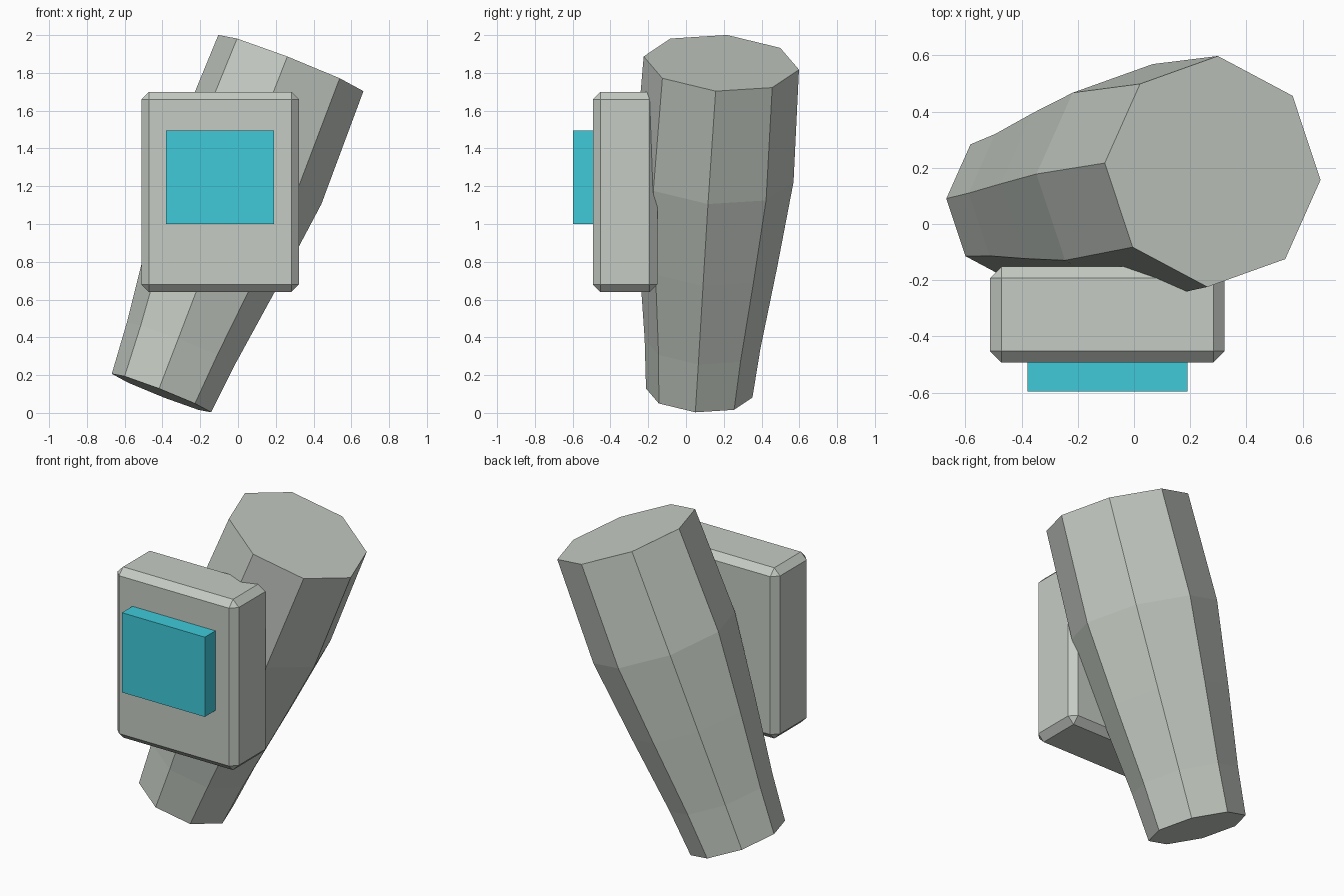
import bpy, bmesh, math
from mathutils import Vector

if "Cube" in bpy.data.objects:
    bpy.data.objects.remove(bpy.data.objects["Cube"])


def material(name, rgb):
    m = bpy.data.materials.new(name)
    m.diffuse_color = (*rgb, 1)
    m.use_nodes = True
    m.node_tree.nodes["Principled BSDF"].inputs["Base Color"].default_value = m.diffuse_color
    return m


GREY = material("pale grey", (0.56, 0.60, 0.55))
CYAN = material("screen cyan", (0.05, 0.59, 0.70))


def finish(bm, name, mat):
    bmesh.ops.recalc_face_normals(bm, faces=bm.faces)
    mesh = bpy.data.meshes.new(name)
    bm.to_mesh(mesh)
    bm.free()
    mesh.materials.append(mat)
    obj = bpy.data.objects.new(name, mesh)
    bpy.context.collection.objects.link(obj)
    return obj


def box(name, lo, hi, mat, chamfer=0):
    bm = bmesh.new()
    bmesh.ops.create_cube(bm, size=1)
    for v in bm.verts:
        v.co = [(a + b) / 2 + c * (b - a) for a, b, c in zip(lo, hi, v.co)]
    if chamfer:
        bmesh.ops.bevel(bm, geom=bm.edges[:], offset=chamfer, segments=1,
                        affect='EDGES')
    return finish(bm, name, mat)


# Forearm: tilted eight-sided loft, widening from wrist to elbow
wrist, elbow = Vector((-0.405, 0.07, 0.105)), Vector((0.28, 0.187, 1.852))
axis = (elbow - wrist).normalized()
side = Vector((0.38, -0.03, -0.15))
side = (side - axis * side.dot(axis)).normalized()
back = axis.cross(side)
bm = bmesh.new()
rings = []
for t, r in [(0, 0.283), (0.15, 0.308), (0.4, 0.368), (0.66, 0.424), (1, 0.413)]:
    centre = wrist.lerp(elbow, t)
    rings.append([bm.verts.new(centre + r * (side * math.cos(a) + back * math.sin(a)))
                  for a in (i * math.pi / 4 for i in range(8))])
for low, high in zip(rings, rings[1:]):
    for i in range(8):
        j = (i + 1) % 8
        bm.faces.new((low[i], low[j], high[j], high[i]))
bm.faces.new(rings[0])
bm.faces.new(rings[-1])
finish(bm, "forearm", GREY)

# Wrist device: chamfered case and raised screen
box("device_case", (-0.512, -0.493, 0.64), (0.323, -0.152, 1.70), GREY, 0.04)
box("device_screen", (-0.38, -0.597, 1.0), (0.19, -0.47, 1.495), CYAN)
